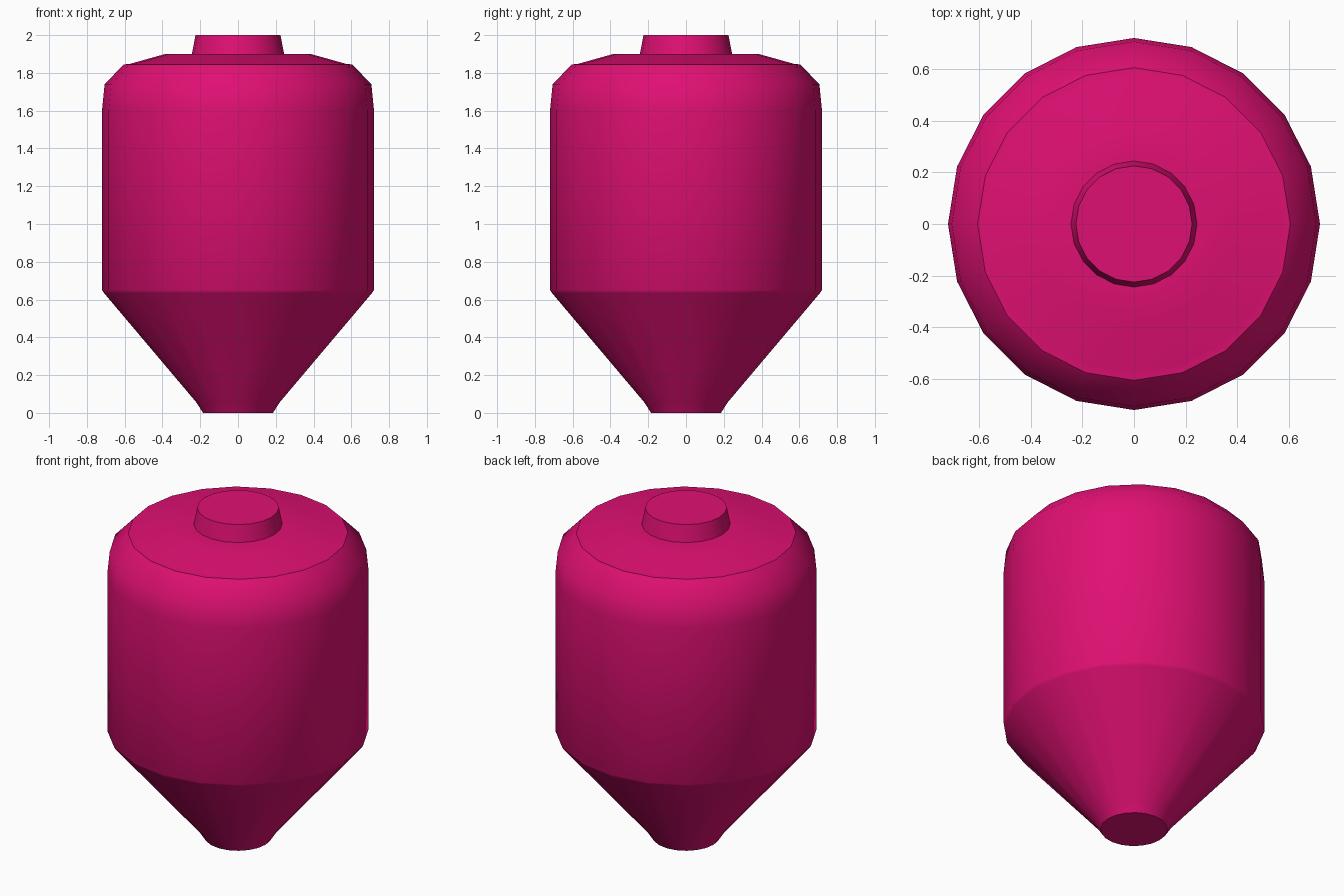
import bpy
import bmesh
from math import cos, sin, pi, radians

SIDES = 20

cube = bpy.data.objects.get("Cube")
if cube:
    bpy.data.objects.remove(cube, do_unlink=True)

pink = bpy.data.materials.new("deep pink")
pink.use_nodes = True
colour = (0.74, 0.005, 0.17, 1)
pink.diffuse_color = colour
pink.node_tree.nodes["Principled BSDF"].inputs["Base Color"].default_value = colour


def lathe(name, profile, sharp_angle):
    """Turn a (radius, height) profile, listed bottom to top, into a closed solid."""
    bm = bmesh.new()
    rings = []
    for radius, z in profile:
        rings.append([bm.verts.new((radius * cos(2 * pi * i / SIDES),
                                    radius * sin(2 * pi * i / SIDES), z))
                      for i in range(SIDES)])
    for low, high in zip(rings, rings[1:]):
        for i in range(SIDES):
            j = (i + 1) % SIDES
            bm.faces.new((low[i], low[j], high[j], high[i]))
    bm.faces.new(rings[0][::-1])
    bm.faces.new(rings[-1])
    mesh = bpy.data.meshes.new(name)
    bm.to_mesh(mesh)
    bm.free()
    mesh.materials.append(pink)
    obj = bpy.data.objects.new(name, mesh)
    bpy.context.collection.objects.link(obj)
    bpy.ops.object.select_all(action="DESELECT")
    obj.select_set(True)
    bpy.context.view_layer.objects.active = obj
    bpy.ops.object.shade_smooth_by_angle(angle=radians(sharp_angle))
    return obj


# Tapered base, straight wall, rounded shoulder, narrow lip and sloping lid
lathe("tank_body", [
    (0.185, 0), (0.22, 0.055), (0.71, 0.635), (0.72, 0.65), (0.72, 1.6),
    (0.706, 1.74), (0.605, 1.845), (0.575, 1.847), (0.385, 1.9), (0.23, 1.9),
], 42)

# Short tapered cap on the lid
lathe("top_cap", [(0.245, 1.895), (0.225, 2.0)], 42)
